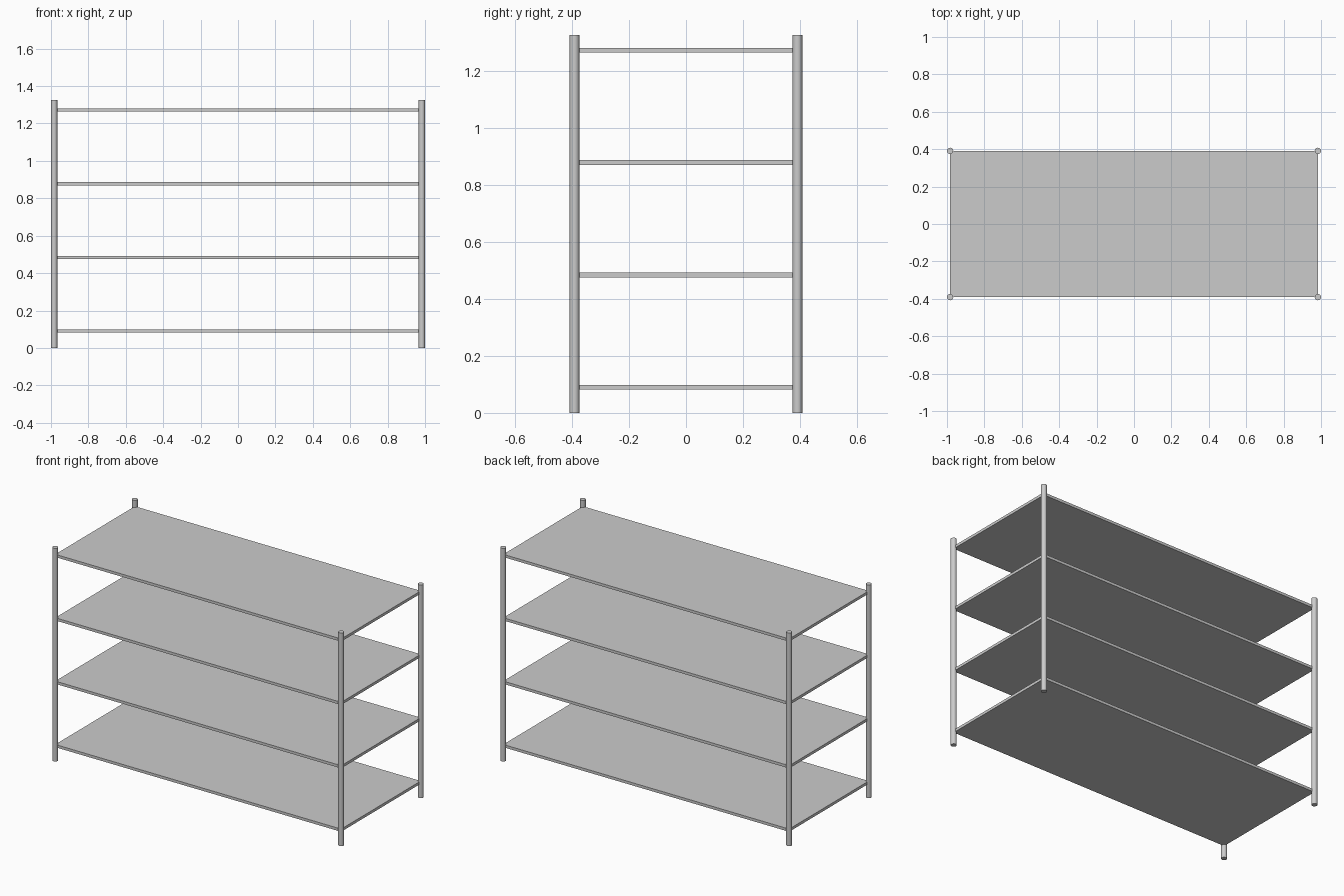
import bpy

if "Cube" in bpy.data.objects:
    bpy.data.objects.remove(bpy.data.objects["Cube"])

PX, PY = 0.983, 0.391      # post centres
R, H = 0.017, 1.325        # post radius and height
T = 0.017                  # shelf thickness


def shelf(name, z):
    bpy.ops.mesh.primitive_cube_add(size=1, location=(0, 0, z))
    ob = bpy.context.object
    ob.name = name
    ob.scale = (2 * PX, 2 * PY, T)
    bpy.ops.object.transform_apply(location=False, rotation=False, scale=True)


def post(name, x, y):
    bpy.ops.mesh.primitive_cylinder_add(vertices=16, radius=R, depth=H,
                                        location=(x, y, H / 2))
    bpy.context.object.name = name
    bpy.ops.object.shade_smooth_by_angle()


# corner posts
for side, x in (("left", -PX), ("right", PX)):
    for end, y in (("front", -PY), ("back", PY)):
        post(f"{end}_{side}_post", x, y)

# four evenly spaced shelf boards
for i in range(4):
    shelf(f"shelf_{i + 1}", 0.09 + 0.394 * i)
